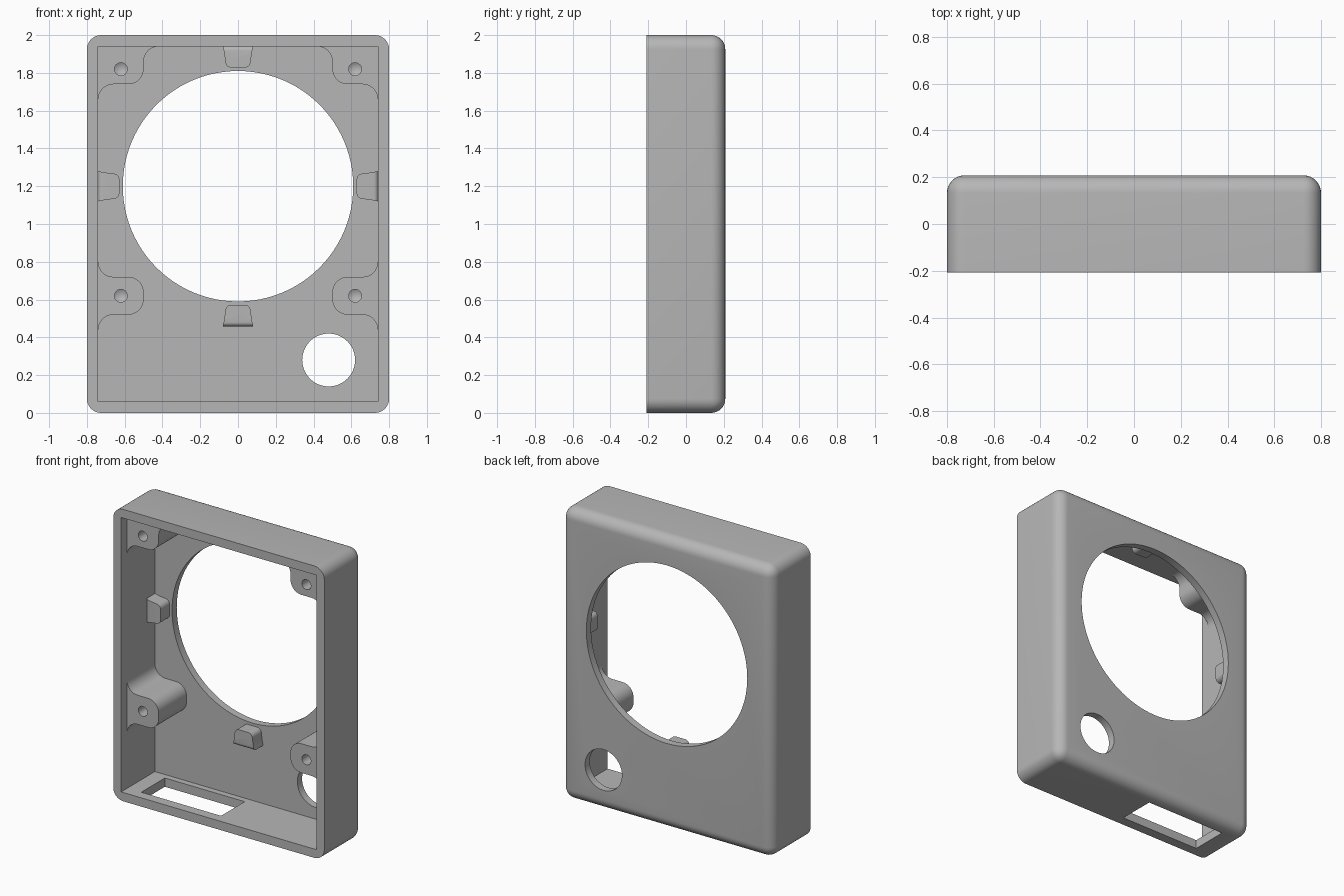
import bpy, bmesh
from math import cos, sin, pi, radians
from mathutils import Matrix, Vector

if "Cube" in bpy.data.objects:
    bpy.data.objects.remove(bpy.data.objects["Cube"], do_unlink=True)

FRONT, BACK, PANEL = -0.208, 0.208, 0.157   # open rim, rear face, inside of rear panel
OPENING = Vector((0, 0, 1.2))               # centre of the large round opening

grey = bpy.data.materials.new("plain grey")
grey.use_nodes = True
grey.diffuse_color = (0.47, 0.47, 0.47, 1)
grey.node_tree.nodes["Principled BSDF"].inputs["Base Color"].default_value = (0.47, 0.47, 0.47, 1)


def make(name, bm):
    bmesh.ops.recalc_face_normals(bm, faces=bm.faces)
    mesh = bpy.data.meshes.new(name)
    bm.to_mesh(mesh)
    bm.free()
    mesh.materials.append(grey)
    obj = bpy.data.objects.new(name, mesh)
    bpy.context.collection.objects.link(obj)
    return obj


def select(obj):
    bpy.ops.object.select_all(action='DESELECT')
    obj.select_set(True)
    bpy.context.view_layer.objects.active = obj


def box_bm(low, high):
    bm = bmesh.new()
    low, high = Vector(low), Vector(high)
    bmesh.ops.create_cube(bm, size=1)
    for v in bm.verts:
        v.co = (low + high) / 2 + v.co * (high - low)
    return bm


def prism_bm(points, y0, y1):
    """Extrude an (x, z) outline along y."""
    bm = bmesh.new()
    face = bm.faces.new([bm.verts.new((x, y0, z)) for x, z in points])
    new = bmesh.ops.extrude_face_region(bm, geom=[face])["geom"]
    verts = [g for g in new if isinstance(g, bmesh.types.BMVert)]
    bmesh.ops.translate(bm, verts=verts, vec=(0, y1 - y0, 0))
    return bm


def round_cutter(x, z, radius, y0, y1, sides, tip=0):
    """Cylinder along y, with an optional pointed drill end."""
    ring = [(x + radius * cos(2 * pi * i / sides), z + radius * sin(2 * pi * i / sides))
            for i in range(sides)]
    bm = prism_bm(ring, y0, y1)
    if tip:
        end = max(bm.faces, key=lambda f: f.calc_center_median().y)
        centre = bmesh.ops.poke(bm, faces=[end])["verts"][0]
        centre.co.y += tip
    return make("cutter", bm)


def cut(obj, cutter):
    mod = obj.modifiers.new("cut", 'BOOLEAN')
    mod.operation = 'DIFFERENCE'
    mod.solver = 'EXACT'
    mod.object = cutter
    select(obj)
    bpy.ops.object.modifier_apply(modifier=mod.name)
    bpy.data.objects.remove(cutter, do_unlink=True)


def finish(obj):
    select(obj)
    bpy.ops.object.shade_smooth_by_angle(angle=radians(30))


def arc(cx, cz, start, end, radius=0.08, steps=8):
    """Points along an arc, angles in degrees."""
    angles = [radians(start + (end - start) * i / steps) for i in range(steps + 1)]
    return [(cx + radius * cos(a), cz + radius * sin(a)) for a in angles]


# Housing: box rounded on its corners and rear edges, hollowed from the front
bm = box_bm((-0.8, FRONT, 0), (0.8, BACK, 2))
edges = [e for e in bm.edges if max(v.co.y for v in e.verts) > 0]
bmesh.ops.bevel(bm, geom=edges, offset=0.075, segments=8, profile=0.5, affect='EDGES')
housing = make("housing", bm)
cut(housing, make("cutter", box_bm((-0.74, -0.5, 0.06), (0.74, PANEL, 1.94))))
cut(housing, round_cutter(OPENING.x, OPENING.z, 0.61, 0, 0.4, 96))
cut(housing, round_cutter(0.48, 0.28, 0.14, 0, 0.4, 48))
# Slot through the floor
cut(housing, make("cutter", box_bm((-0.635, -0.14, -0.1), (-0.03, 0.115, 0.1))))
finish(housing)

# Screw posts: outlines for the model's left side, mirrored to the right
lower = ([(0.745, 0.8)] + arc(0.66, 0.8, 0, -90) + arc(0.58, 0.64, 90, 180)
         + arc(0.58, 0.60, 180, 270) + arc(0.66, 0.44, 90, 0) + [(0.745, 0.44)])
upper = ([(0.745, 1.66)] + arc(0.66, 1.66, 0, 90) + arc(0.58, 1.82, 270, 180)
         + arc(0.42, 1.86, 0, 90) + [(0.42, 1.945), (0.745, 1.945)])
for side, word in ((1, "left"), (-1, "right")):
    for level, outline, z in (("lower", lower, 0.62), ("upper", upper, 1.82)):
        points = [(side * x, pz) for x, pz in outline]
        post = make(f"{level}_{word}_screw_post", prism_bm(points, -0.145, PANEL + 0.003))
        cut(post, round_cutter(side * 0.62, z, 0.034, -0.3, 0.02, 24, tip=0.02))
        finish(post)

# Retaining clips: one tapered block turned to four places around the opening
for i, word in enumerate(("top", "left", "bottom", "right")):
    outline = ([(-0.08, 0.742), (-0.072, 0.70)] + arc(-0.035, 0.66, 180, 270, 0.032)
               + arc(0.035, 0.66, 270, 360, 0.032) + [(0.072, 0.70), (0.08, 0.742)])
    bm = prism_bm(outline, 0.06, PANEL + 0.003)
    outer = [e for e in bm.edges if all(v.co.z > 0.73 and v.co.y < 0.07 for v in e.verts)]
    bmesh.ops.bevel(bm, geom=outer, offset=0.022, segments=5, profile=0.5, affect='EDGES')
    turn = Matrix.Translation(OPENING) @ Matrix.Rotation(i * pi / 2, 4, 'Y')
    bmesh.ops.transform(bm, matrix=turn, verts=bm.verts)
    finish(make(f"{word}_clip", bm))
